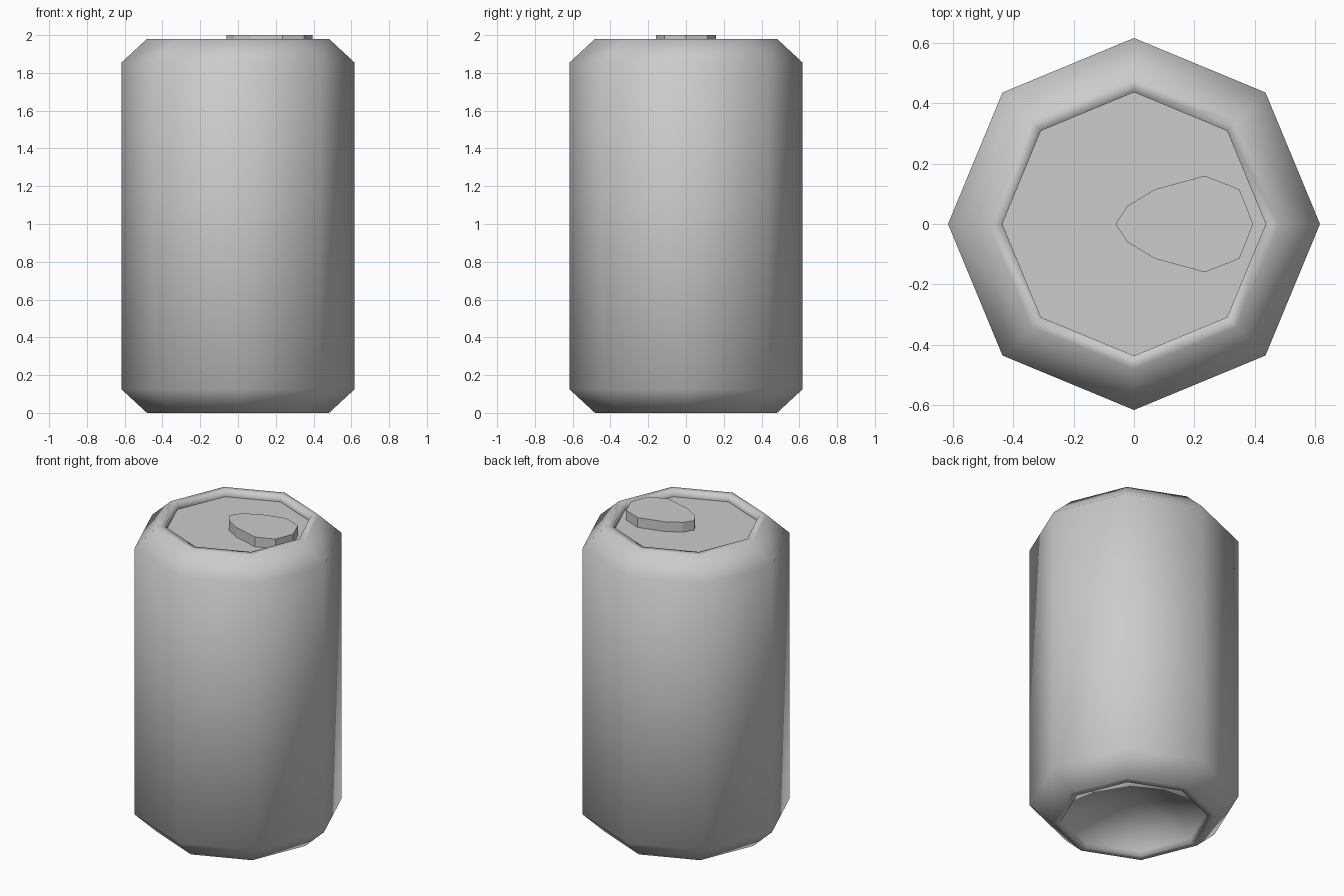
import bpy, bmesh
from math import sin, cos, pi

if "Cube" in bpy.data.objects:
    bpy.data.objects.remove(bpy.data.objects["Cube"])

SIDES = 8


def finish(name, bm, smooth):
    bmesh.ops.recalc_face_normals(bm, faces=bm.faces[:])
    mesh = bpy.data.meshes.new(name)
    bm.to_mesh(mesh)
    bm.free()
    for p in mesh.polygons:
        p.use_smooth = smooth
    obj = bpy.data.objects.new(name, mesh)
    bpy.context.collection.objects.link(obj)
    return obj


def ring(bm, r, z):
    return [bm.verts.new((r * cos(2 * pi * i / SIDES), r * sin(2 * pi * i / SIDES), z))
            for i in range(SIDES)]


# Can body: lathed octagonal profile with inner rims and a concave base
bm = bmesh.new()
profile = [(0.437, 0.03), (0.437, 0), (0.482, 0), (0.617, 0.125),
           (0.617, 1.855), (0.482, 1.98), (0.437, 1.98), (0.437, 1.937)]
rings = [ring(bm, r, z) for r, z in profile]
for a, b in zip(rings, rings[1:]):
    for i in range(SIDES):
        j = (i + 1) % SIDES
        bm.faces.new((a[i], a[j], b[j], b[i]))
apex = bm.verts.new((0, 0, 0.17))
for i in range(SIDES):
    bm.faces.new((rings[0][(i + 1) % SIDES], rings[0][i], apex))
finish("can_body", bm, True)

# Recessed lid, flat
bm = bmesh.new()
bm.faces.new(ring(bm, 0.437, 1.937))
lid = finish("lid", bm, False)
if lid.data.polygons[0].normal.z < 0:
    lid.data.flip_normals()

# Pull tab: egg-shaped outline mirrored across y, extruded up from the lid
half = [(0.07, 0.115), (0.235, 0.16), (0.35, 0.115)]
half.insert(0, (-0.022, 0.06))
outline = [(-0.062, 0)] + half + [(0.395, 0)] + [(x, -y) for x, y in reversed(half)]
bm = bmesh.new()
base = bm.faces.new([bm.verts.new((x, y, 1.937)) for x, y in outline])
top = bmesh.ops.extrude_face_region(bm, geom=[base], use_keep_orig=True)["geom"]
for v in top:
    if isinstance(v, bmesh.types.BMVert):
        v.co.z = 2.0
finish("pull_tab", bm, False)
